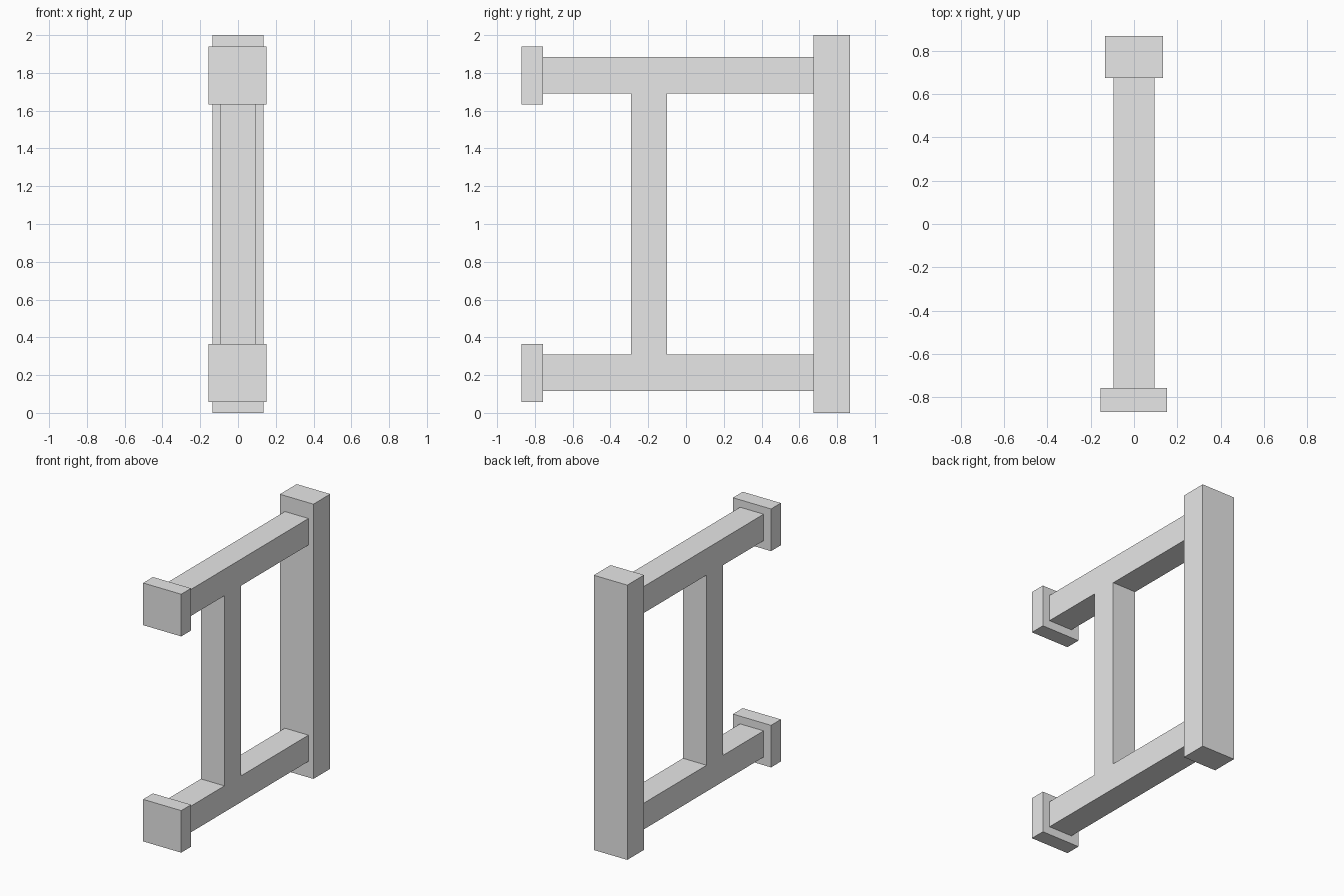
import bpy

cube = bpy.data.objects.get("Cube")
if cube:
    bpy.data.objects.remove(cube, do_unlink=True)

# Single grey finish
grey = bpy.data.materials.new("light_grey")
grey.use_nodes = True
colour = (0.8, 0.8, 0.8, 1)
grey.diffuse_color = colour
grey.node_tree.nodes["Principled BSDF"].inputs["Base Color"].default_value = colour


def box(name, x, y, z):
    """Box spanning the (min, max) range on each axis."""
    spans = (x, y, z)
    bpy.ops.mesh.primitive_cube_add(size=1, location=[(a + b) / 2 for a, b in spans])
    obj = bpy.context.object
    obj.name = obj.data.name = name
    obj.scale = [b - a for a, b in spans]
    bpy.ops.object.transform_apply(location=False, rotation=False, scale=True)
    obj.data.materials.append(grey)
    return obj


bar_x = (-0.095, 0.095)

# Tall post at the back
box("back_post", (-0.135, 0.135), (0.675, 0.868), (0, 2))

# Horizontal rails, each capped by a block at the front
for level, rail_z, cap_z in (
    ("lower", (0.117, 0.308), (0.058, 0.364)),
    ("upper", (1.692, 1.885), (1.632, 1.939)),
):
    box(level + "_rail", bar_x, (-0.757, 0.675), rail_z)
    box(level + "_front_cap", (-0.155, 0.152), (-0.87, -0.757), cap_z)

# Upright joining the two rails
box("middle_upright", bar_x, (-0.292, -0.101), (0.308, 1.692))
